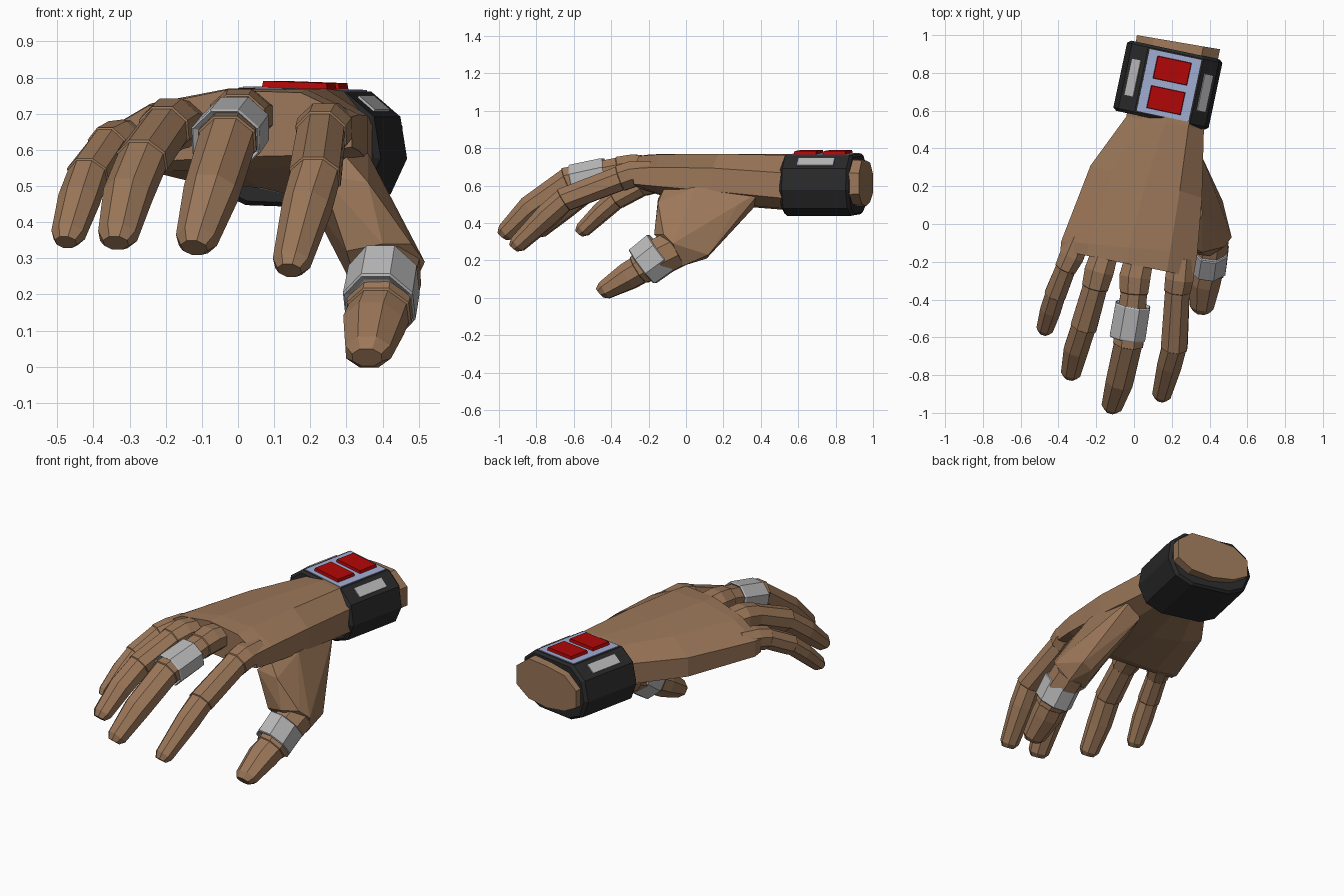
import bpy, bmesh
from math import radians, pi, cos, sin
from mathutils import Vector, Matrix

if "Cube" in bpy.data.objects:
    bpy.data.objects.remove(bpy.data.objects["Cube"])

def material(name, rgb):
    m = bpy.data.materials.new(name)
    m.diffuse_color = (*rgb, 1)
    m.use_nodes = True
    m.node_tree.nodes["Principled BSDF"].inputs["Base Color"].default_value = m.diffuse_color
    return m

SKIN = material("skin", (0.33, 0.185, 0.10))
BLACK = material("black", (0.022, 0.022, 0.023))
RED = material("red", (0.45, 0.002, 0.002))
BLUE = material("pale_blue", (0.36, 0.42, 0.66))
METAL = material("light_metal", (0.48, 0.48, 0.48))

def finish(name, bm, mat):
    bmesh.ops.recalc_face_normals(bm, faces=bm.faces)
    me = bpy.data.meshes.new(name)
    bm.to_mesh(me)
    bm.free()
    me.materials.append(mat)
    ob = bpy.data.objects.new(name, me)
    bpy.context.collection.objects.link(ob)
    return ob

def loft(name, rings, mat):
    bm = bmesh.new()
    vr = [[bm.verts.new(p) for p in r] for r in rings]
    n = len(vr[0])
    for a, b in zip(vr, vr[1:]):
        for i in range(n):
            j = (i + 1) % n
            bm.faces.new((a[i], a[j], b[j], b[i]))
    bm.faces.new(vr[0])
    bm.faces.new(vr[-1])
    return finish(name, bm, mat)

def oct_ring(c, t, w, h):
    """Octagon of full size w x h at c, facing along t."""
    t = t.normalized()
    side = t.cross(Vector((0, 0, 1))).normalized()
    up = side.cross(t)
    k = 0.5 / cos(pi / 8)
    return [c + side * (w * k * cos(pi / 8 + i * pi / 4)) + up * (h * k * sin(pi / 8 + i * pi / 4))
            for i in range(8)]

def digit(name, path, steps=(2, 3)):
    """Jointed finger: path of (x, y, z, width, height), with a small step at some joints."""
    p = [Vector(q[:3]) for q in path]
    rings = []
    for i, q in enumerate(path):
        a = (p[i] - p[i - 1]).normalized() if i else Vector()
        b = (p[i + 1] - p[i]).normalized() if i < len(p) - 1 else Vector()
        t = a + b
        rings.append(oct_ring(p[i], t, q[3], q[4]))
        if i in steps:
            rings.append(oct_ring(p[i] + b * 0.004, t, q[3] * 0.93, q[4] * 0.93))
    rings.append(oct_ring(p[-1] + a * 0.03, a + Vector((0, 0, -0.2)), q[3] * 0.65, q[4] * 0.62))
    loft(name, rings, SKIN)

def finger_band(name, a, b, s0, s1):
    a, b = Vector(a), Vector(b)
    t = b - a
    rings = [oct_ring(a + t * f, t, (s0[0] + (s1[0] - s0[0]) * f) * k, (s0[1] + (s1[1] - s0[1]) * f) * k)
             for f, k in ((0.06, 0.8), (0, 0.95), (0.04, 1), (0.96, 1), (1, 0.95), (0.94, 0.8))]
    loft(name, rings, METAL)

# palm, wrist and forearm stump: left edge, right edge, half heights, arch
def palm_ring(L, R, up, down, arch):
    L, R = Vector(L), Vector(R)
    out = []
    for u, s in ((0, .4), (.2, .9), (.5, 1), (.8, 1), (1, .45),
                 (1, -.45), (.8, -.9), (.5, -1), (.2, -.8), (0, -.4)):
        z = s * (up if s > 0 else down) + arch * 4 * u * (1 - u)
        out.append(L.lerp(R, u) + Vector((0, 0, z)))
    return out

loft("palm_and_wrist", [palm_ring(*s) for s in (
    ((-.39, -.14, .61), (.315, -.28, .66), .07, .115, .06),
    ((-.385, -.09, .61), (.335, -.16, .66), .085, .14, .05),
    ((-.23, .31, .61), (.36, .14, .64), .12, .155, .025),
    ((-.04, .57, .61), (.37, .50, .60), .155, .145, .01),
    ((.015, 1.0, .61), (.455, .925, .61), .125, .12, 0))], SKIN)

# fingers
digit("index_finger", [(.25, -.18, .67, .14, .12), (.24, -.29, .66, .15, .14), (.23, -.35, .64, .14, .14),
                       (.213, -.65, .525, .14, .13), (.19, -.74, .44, .13, .125), (.148, -.90, .287, .10, .09)])
digit("middle_finger", [(.03, -.17, .695, .15, .12), (.005, -.28, .695, .165, .145), (0, -.36, .685, .15, .14),
                        (-.03, -.63, .625, .16, .15), (-.075, -.83, .48, .145, .135), (-.115, -.96, .35, .11, .10)])
digit("ring_finger", [(-.15, -.14, .67, .14, .12), (-.185, -.25, .672, .155, .14), (-.205, -.33, .655, .14, .135),
                      (-.265, -.54, .57, .14, .13), (-.305, -.66, .475, .13, .12), (-.333, -.785, .362, .105, .09)])
digit("little_finger", [(-.29, -.07, .63, .12, .11), (-.33, -.17, .62, .13, .12), (-.36, -.23, .605, .115, .12),
                        (-.415, -.37, .53, .115, .11), (-.44, -.45, .462, .11, .10), (-.47, -.55, .365, .09, .08)])

# thumb: ball of the thumb as a hull, then the jointed end
bm = bmesh.new()
for co in ((.34, .40, .57), (.26, .36, .48), (.39, .28, .50), (.36, .05, .59), (.30, -.12, .58),
           (.23, -.15, .53), (.36, -.15, .51), (.30, -.15, .32), (.40, -.17, .34), (.48, -.12, .34),
           (.517, -.07, .29), (.47, .12, .23), (.40, .11, .21), (.46, -.02, .17), (.34, -.03, .18),
           (.18, .17, .49)):
    bm.verts.new(co)
bmesh.ops.convex_hull(bm, input=bm.verts)
bmesh.ops.dissolve_limit(bm, angle_limit=radians(4), verts=bm.verts, edges=bm.edges)
finish("thumb_base", bm, SKIN)
digit("thumb", [(.415, -.05, .265, .18, .20), (.40, -.18, .20, .18, .20), (.39, -.25, .15, .175, .16),
                (.375, -.31, .115, .165, .145), (.36, -.435, .041, .125, .10)], steps=(2,))

# metal finger bands
finger_band("middle_finger_band", (-.005, -.425, .665), (-.035, -.605, .625), (.185, .17), (.19, .175))
finger_band("thumb_band", (.405, -.13, .245), (.39, -.235, .165), (.19, .235), (.195, .225))

# wrist cuff in its own frame: local y runs along the forearm
FRAME = (Matrix.Translation((.18, .735, .605)) @ Matrix.Rotation(radians(-12), 4, 'Z')
         @ Matrix.Rotation(radians(2), 4, 'Y'))
half = [(.15, .162), (.235, .095), (.258, -.02), (.215, -.12), (.12, -.162)]
outline = half + [(-x, z) for x, z in reversed(half)]
loft("wrist_cuff", [[FRAME @ Vector((x * k, y, z * k)) for x, z in outline]
                    for y, k in ((-.19, .93), (-.175, 1), (.175, 1), (.19, .93))], BLACK)

def cuff_box(name, loc, size, mat, tilt=0, taper=1):
    bm = bmesh.new()
    bmesh.ops.create_cube(bm, size=1)
    for v in bm.verts:
        if v.co.z > 0:
            v.co.x *= taper
            v.co.y *= taper
    m = FRAME @ Matrix.Translation(loc) @ Matrix.Rotation(tilt, 4, 'Y') @ Matrix.Diagonal((*size, 1))
    bm.transform(m)
    finish(name, bm, mat)

cuff_box("cuff_panel", (0, 0, .161), (.28, .335, .01), BLUE)
for i, y in enumerate((-.08, .08)):
    cuff_box(f"cuff_button_{i + 1}", (0, y, .168), (.19, .125, .03), RED, taper=.94)
for s, n in ((-1, "left"), (1, "right")):
    cuff_box(f"cuff_light_{n}", (s * .195, 0, .129), (.06, .20, .01), METAL, s * radians(38.2))
